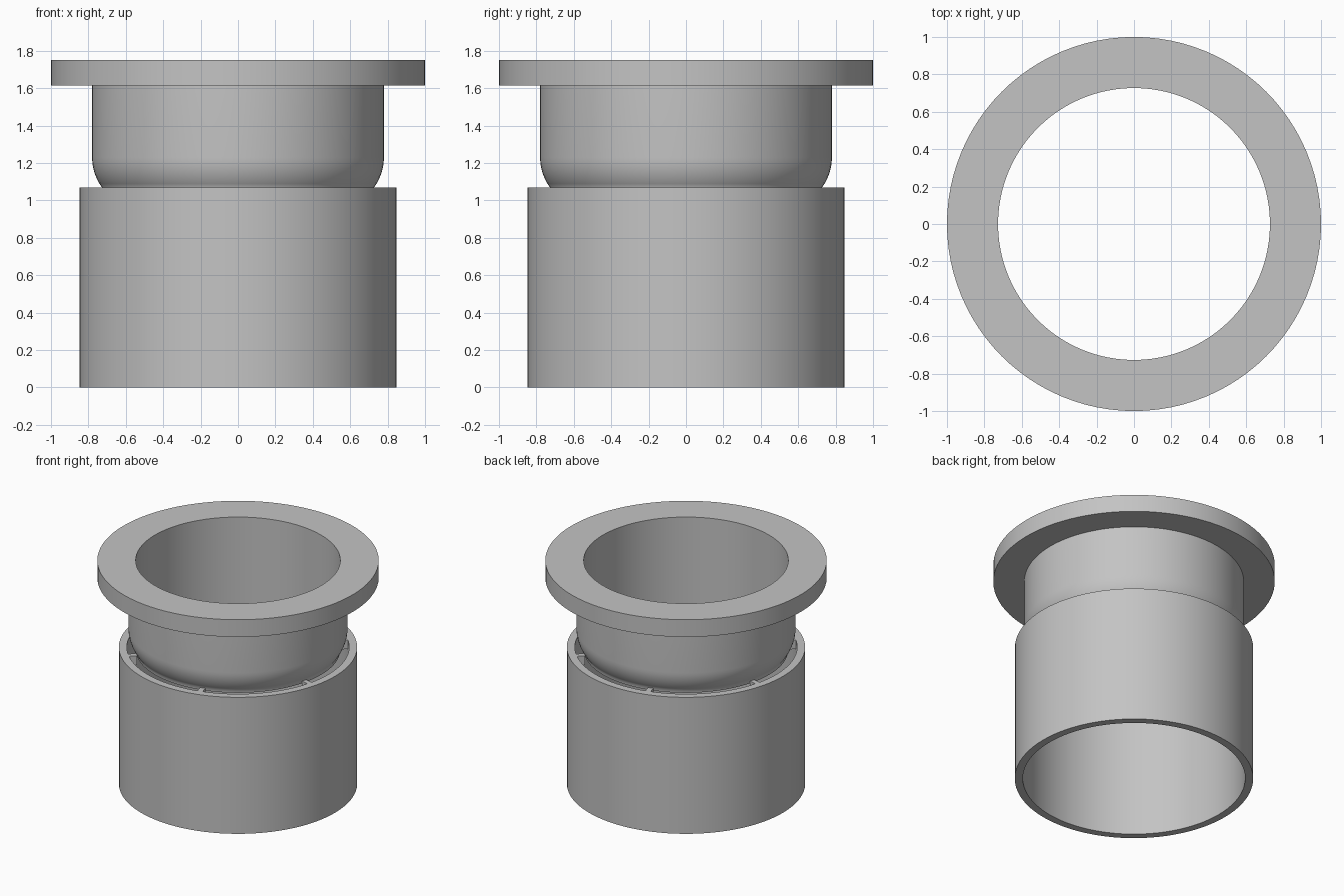
import bpy, bmesh, math
from mathutils import Matrix

cube = bpy.data.objects.get("Cube")
if cube:
    bpy.data.objects.remove(cube, do_unlink=True)

SEGMENTS = 96
RIM_Z = 1.07

grey = bpy.data.materials.new("plain_grey")
grey.use_nodes = True
colour = (0.55, 0.55, 0.55, 1)
grey.diffuse_color = colour
grey.node_tree.nodes["Principled BSDF"].inputs["Base Color"].default_value = colour


def finish(name, bm):
    bmesh.ops.recalc_face_normals(bm, faces=bm.faces)
    mesh = bpy.data.meshes.new(name)
    bm.to_mesh(mesh)
    bm.free()
    obj = bpy.data.objects.new(name, mesh)
    bpy.context.collection.objects.link(obj)
    mesh.materials.append(grey)
    bpy.ops.object.select_all(action='DESELECT')
    obj.select_set(True)
    bpy.context.view_layer.objects.active = obj
    bpy.ops.object.shade_smooth_by_angle(angle=math.radians(35))
    return obj


def lathe(name, profile):
    """Spin a closed (radius, height) profile around z."""
    bm = bmesh.new()
    verts = [bm.verts.new((r, 0, z)) for r, z in profile]
    edges = [bm.edges.new((a, b)) for a, b in zip(verts, verts[1:] + verts[:1])]
    bmesh.ops.spin(bm, geom=verts + edges, axis=(0, 0, 1), cent=(0, 0, 0),
                   angle=math.tau, steps=SEGMENTS, use_merge=True)
    bmesh.ops.remove_doubles(bm, verts=bm.verts, dist=0.0001)
    return finish(name, bm)


# Wide lower sleeve, open at both ends
lathe("lower_sleeve", [(0.79, 0), (0.847, 0), (0.847, RIM_Z), (0.79, RIM_Z)])

# Upper tube with its flange and a rounded lower end
bend = 0.27
arc = [(0.78 - bend * (1 - math.cos(a)), 1.23 - bend * math.sin(a))
       for a in (math.radians(36) * i / 8 for i in range(9))]
lathe("flanged_tube", [(0.727, 1.05), (0.727, 1.75), (1, 1.75), (1, 1.615),
                       (0.78, 1.615)] + arc)

# Six small ribs bridging the gap between tube and sleeve
bm = bmesh.new()
for i in range(6):
    turn = Matrix.Rotation(math.radians(45 + 60 * i), 4, 'Z')
    place = Matrix.Translation((0.782, 0, RIM_Z - 0.035))
    size = Matrix.Diagonal((0.1, 0.04, 0.07, 1))
    bmesh.ops.create_cube(bm, size=1, matrix=turn @ place @ size)
finish("spacer_ribs", bm)
